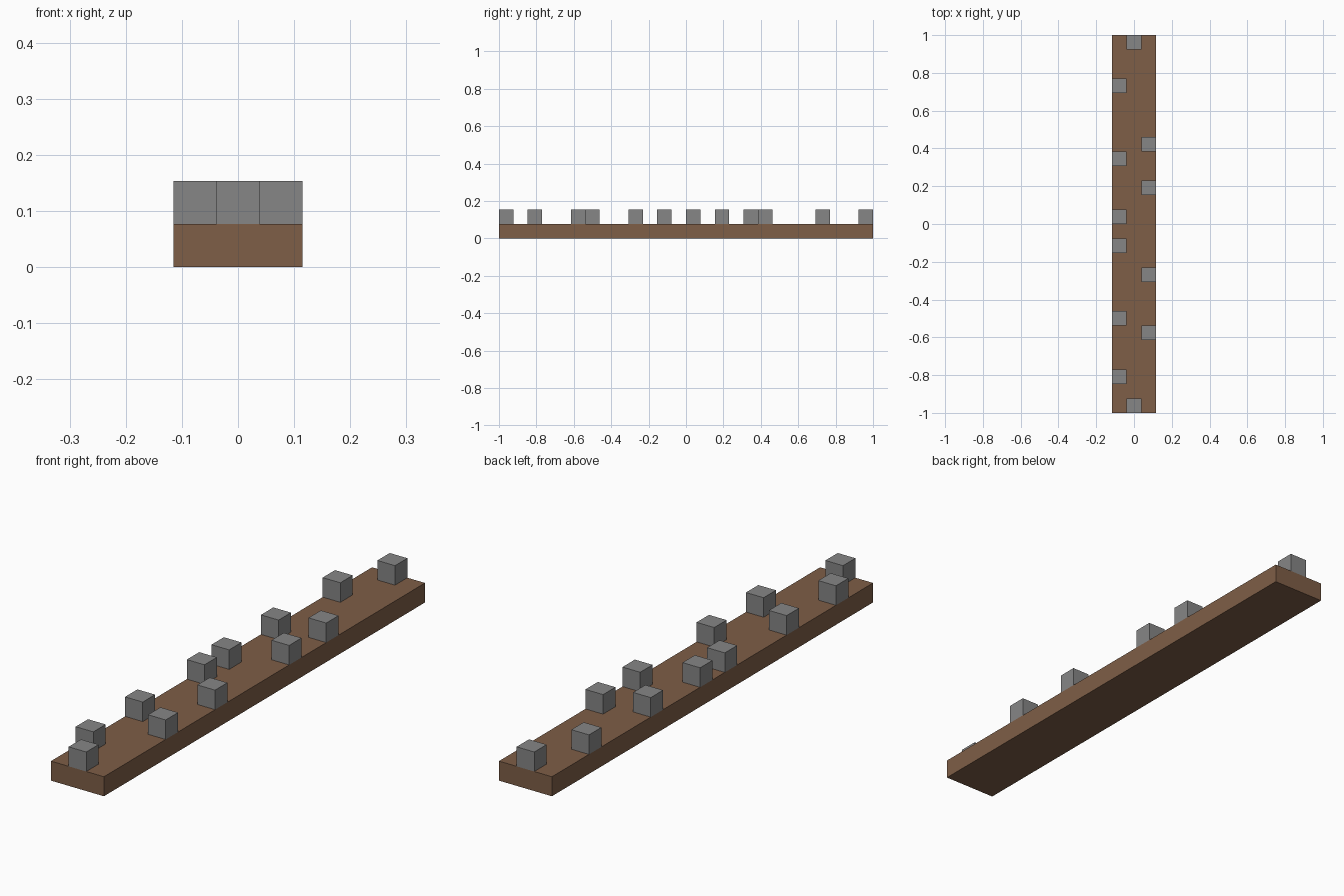
import bpy

cube = bpy.data.objects.get("Cube")
if cube:
    bpy.data.objects.remove(cube, do_unlink=True)

# The plank is 26 units long, so one unit is 2 / 26
LENGTH = 26
U = 2 / LENGTH


def make_material(name, rgb):
    mat = bpy.data.materials.new(name)
    mat.use_nodes = True
    color = (*rgb, 1)
    mat.diffuse_color = color
    mat.node_tree.nodes["Principled BSDF"].inputs["Base Color"].default_value = color
    return mat


def add_box(name, center, size, mat):
    bpy.ops.mesh.primitive_cube_add(size=1, location=center)
    obj = bpy.context.object
    obj.name = name
    obj.scale = size
    bpy.ops.object.transform_apply(location=False, rotation=False, scale=True)
    obj.data.materials.append(mat)
    return obj


brown = make_material("wood brown", (0.21, 0.112, 0.063))
gray = make_material("stone gray", (0.24, 0.24, 0.24))

# Base plank
add_box("plank", (0, 0, U / 2), (3 * U, LENGTH * U, U), brown)

# Unit blocks on top: row numbers from the front, for each column
columns = {
    "right": (-1, [2, 6, 11, 13, 17, 22]),
    "middle": (0, [0, 25]),
    "left": (1, [5, 9, 15, 18]),
}
for side, (column, rows) in columns.items():
    for number, row in enumerate(rows, 1):
        y = (row + 0.5 - LENGTH / 2) * U
        add_box(f"{side}_block_{number}", (column * U, y, 1.5 * U), (U, U, U), gray)
